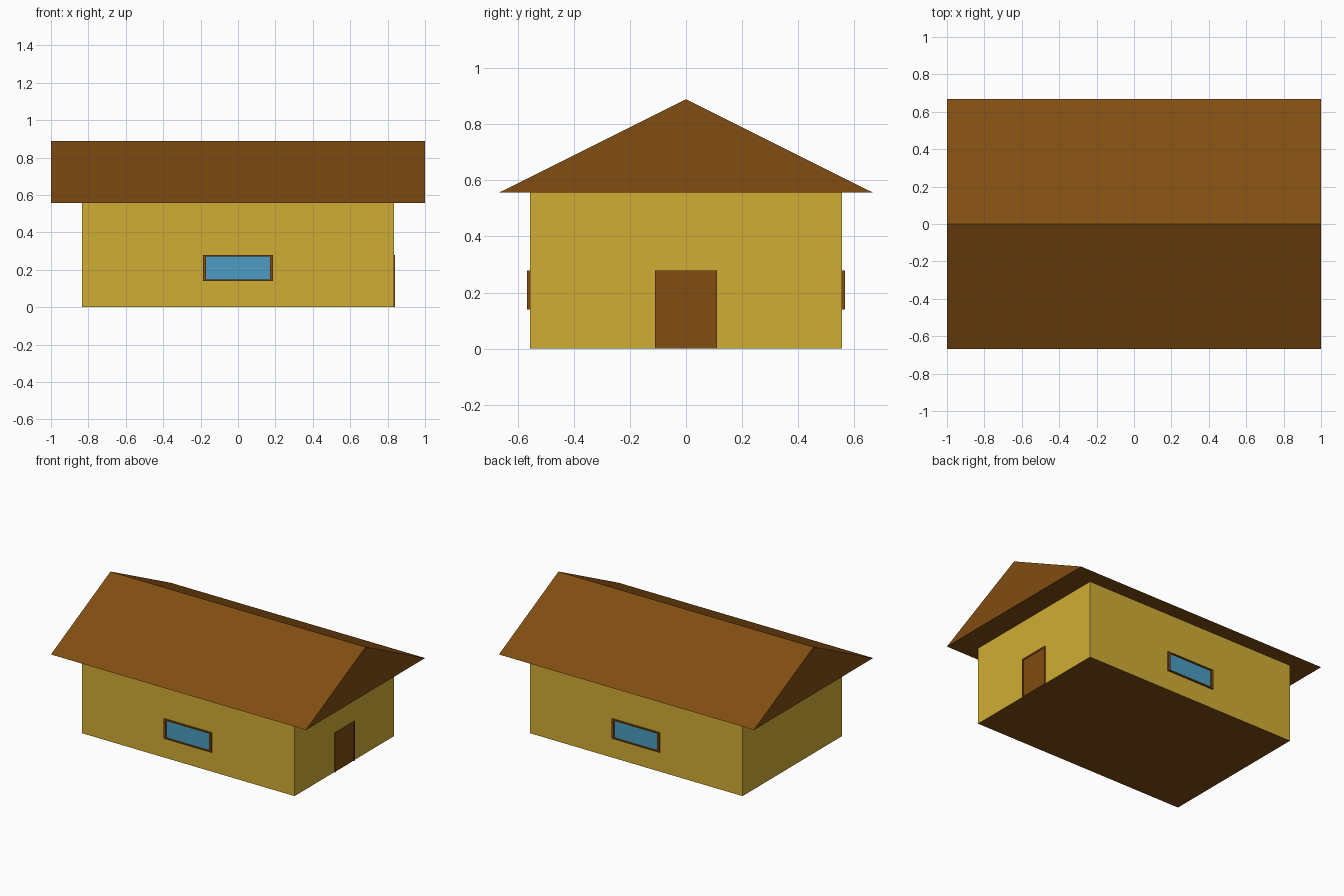
import bpy, bmesh

if "Cube" in bpy.data.objects:
    bpy.data.objects.remove(bpy.data.objects["Cube"])


def material(name, color):
    m = bpy.data.materials.new(name)
    m.diffuse_color = (*color, 1)
    m.use_nodes = True
    m.node_tree.nodes["Principled BSDF"].inputs["Base Color"].default_value = m.diffuse_color
    return m


YELLOW = material("wall_yellow", (0.64, 0.42, 0.035))
BROWN = material("wood_brown", (0.22, 0.075, 0.006))
BLUE = material("glass_blue", (0.072, 0.34, 0.54))


def finish(name, bm, *mats):
    bmesh.ops.recalc_face_normals(bm, faces=bm.faces)
    mesh = bpy.data.meshes.new(name)
    bm.to_mesh(mesh)
    bm.free()
    for m in mats:
        mesh.materials.append(m)
    obj = bpy.data.objects.new(name, mesh)
    bpy.context.collection.objects.link(obj)
    return obj


def add_box(bm, lo, hi):
    verts = bmesh.ops.create_cube(bm, size=1)["verts"]
    for v in verts:
        for i in range(3):
            v.co[i] = hi[i] if v.co[i] > 0 else lo[i]


def box(name, lo, hi, mat):
    bm = bmesh.new()
    add_box(bm, lo, hi)
    return finish(name, bm, mat)


def prism(name, profile, offset, mat):
    """Extrude a flat outline of 3D points along offset."""
    bm = bmesh.new()
    face = bm.faces.new([bm.verts.new(p) for p in profile])
    ext = bmesh.ops.extrude_face_region(bm, geom=[face], use_keep_orig=True)["geom"]
    bmesh.ops.translate(bm, vec=offset,
                        verts=[g for g in ext if isinstance(g, bmesh.types.BMVert)])
    return finish(name, bm, mat)


WX, WY, WZ = 0.833, 0.556, 0.556

# Walls, with a brown underside
bm = bmesh.new()
add_box(bm, (-WX, -WY, 0), (WX, WY, WZ))
for f in bm.faces:
    f.material_index = int(f.calc_center_median().z < 0.01)
finish("walls", bm, YELLOW, BROWN)

# Gable roof
prism("roof", [(-1, -0.667, WZ), (-1, 0.667, WZ), (-1, 0, 0.889)], (2, 0, 0), BROWN)

# Windows on the front and back walls: raised frame around recessed glass
W, IW, Z0, Z1, T = 0.187, 0.171, 0.139, 0.278, 0.008
for side, s in (("front", -1), ("back", 1)):
    def span(x0, x1, z0, z1, depth):
        ya, yb = sorted((s * (WY - 0.003), s * (WY + depth)))
        return (x0, ya, z0), (x1, yb, z1)

    bm = bmesh.new()
    for x0, x1, z0, z1 in ((-W, -IW, Z0, Z1), (IW, W, Z0, Z1),
                           (-IW, IW, Z0, Z0 + T), (-IW, IW, Z1 - T, Z1)):
        add_box(bm, *span(x0, x1, z0, z1, 0.011))
    finish(side + "_window_frame", bm, BROWN)
    box(side + "_window_glass", *span(-IW, IW, Z0 + T, Z1 - T, 0.002), BLUE)

# Door on the right wall: arch-like square frame around a recessed panel
D, ID, H, IH = 0.111, 0.101, 0.278, 0.267
outline = [(-D, 0), (-D, H), (D, H), (D, 0), (ID, 0), (ID, IH), (-ID, IH), (-ID, 0)]
prism("door_frame", [(WX - 0.003, y, z) for y, z in outline], (0.009, 0, 0), BROWN)
box("door_panel", (WX - 0.003, -ID, 0), (WX + 0.002, ID, IH), BROWN)
